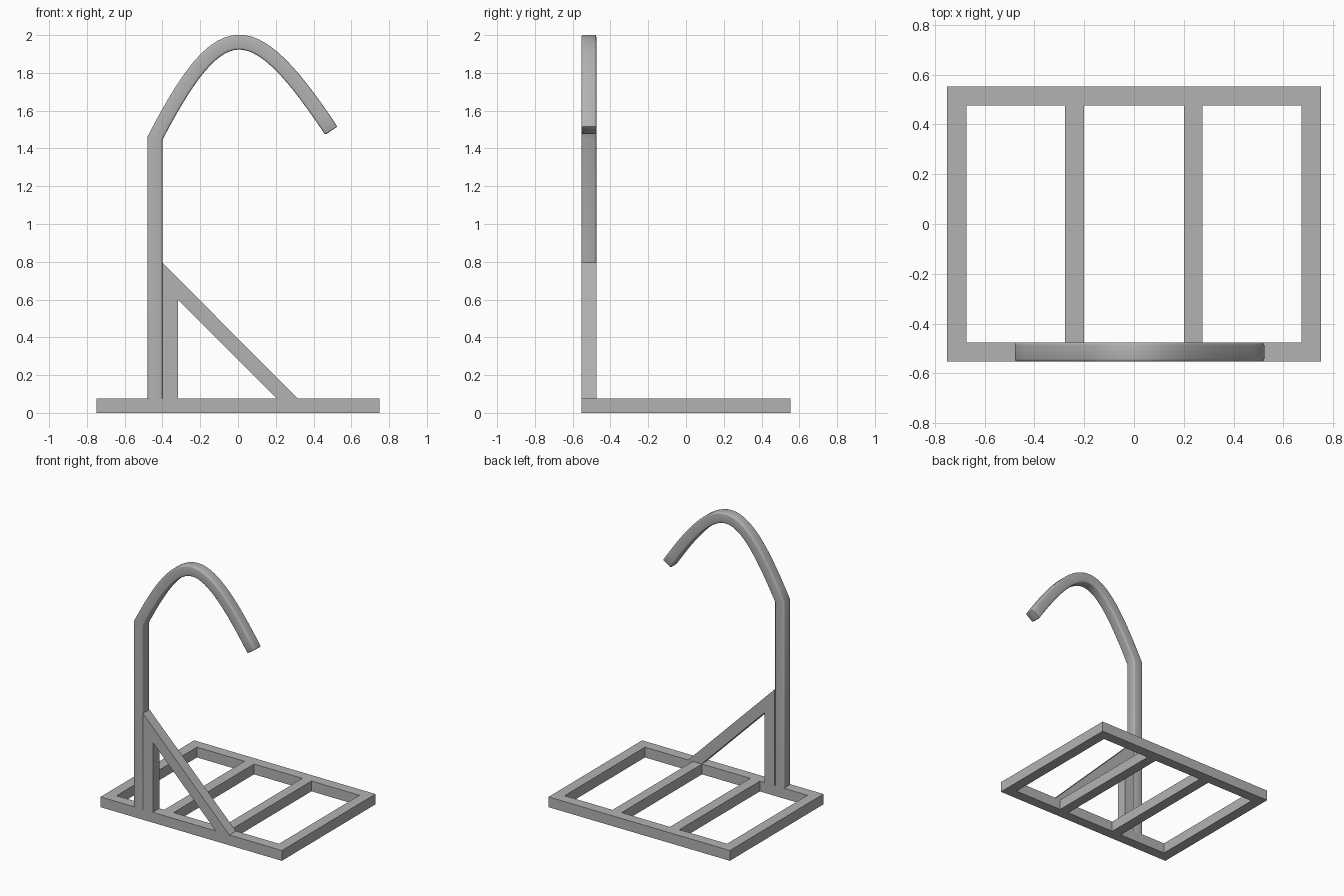
import bpy, bmesh, math
from mathutils import Vector

cube = bpy.data.objects.get("Cube")
if cube:
    bpy.data.objects.remove(cube, do_unlink=True)

GREY = (0.45, 0.45, 0.45, 1)
metal = bpy.data.materials.new("grey_metal")
metal.use_nodes = True
metal.diffuse_color = GREY
metal.node_tree.nodes["Principled BSDF"].inputs["Base Color"].default_value = GREY

HALF = 0.039          # half the bar width
FRONT, BACK = -0.553, 0.553
BASE = 0.077          # thickness of the base frame
MID_Y = FRONT + HALF


def finish(name, bm):
    bmesh.ops.recalc_face_normals(bm, faces=bm.faces)
    mesh = bpy.data.meshes.new(name)
    bm.to_mesh(mesh)
    bm.free()
    mesh.materials.append(metal)
    obj = bpy.data.objects.new(name, mesh)
    bpy.context.collection.objects.link(obj)
    return obj


def extrude(bm, faces, offset):
    moved = bmesh.ops.extrude_face_region(bm, geom=faces)["geom"]
    verts = [g for g in moved if isinstance(g, bmesh.types.BMVert)]
    bmesh.ops.translate(bm, vec=offset, verts=verts)


# Base frame: a grid of cells with the three openings left out
xs = [-0.75, -0.672, -0.278, -0.2, 0.2, 0.275, 0.672, 0.75]
ys = [FRONT, FRONT + 2 * HALF, BACK - 2 * HALF, BACK]
bm = bmesh.new()
grid = [[bm.verts.new((x, y, 0)) for y in ys] for x in xs]
for i in range(len(xs) - 1):
    for j in range(len(ys) - 1):
        if j == 1 and i % 2 == 1:
            continue
        bm.faces.new([grid[i][j], grid[i + 1][j], grid[i + 1][j + 1], grid[i][j + 1]])
extrude(bm, bm.faces[:], (0, 0, BASE))
finish("base_frame", bm)

# Brace: short upright joined to a diagonal strut
outline = [(-0.4, BASE), (-0.4, 0.795), (0.315, BASE), (0.203, BASE), (-0.318, 0.6), (-0.318, BASE)]
bm = bmesh.new()
face = bm.faces.new([bm.verts.new((x, FRONT, z)) for x, z in outline])
extrude(bm, [face], (0, 2 * HALF, 0))
finish("diagonal_brace", bm)

# Post and hook: one rounded square section swept along a mitred path
p0, p1, p2, p3 = (Vector(p) for p in [(-0.439, 1.455), (-0.09, 2.128), (0.075, 2.122), (0.494, 1.494)])
path = [Vector((p0.x, BASE))]
STEPS = 28
for k in range(STEPS + 1):
    t = k / STEPS
    s = 1 - t
    path.append(s**3 * p0 + 3 * s * s * t * p1 + 3 * s * t * t * p2 + t**3 * p3)

ROUND = 0.011
section = []
for c, (sx, sy) in enumerate([(1, 1), (-1, 1), (-1, -1), (1, -1)]):
    for k in range(4):
        a = math.radians(90 * c + 30 * k)
        section.append((sx * (HALF - ROUND) + ROUND * math.cos(a),
                        sy * (HALF - ROUND) + ROUND * math.sin(a)))

bm = bmesh.new()
rings = []
for i, p in enumerate(path):
    before = (p - path[i - 1]).normalized() if i else (path[1] - p).normalized()
    after = (path[i + 1] - p).normalized() if i < len(path) - 1 else before
    tangent = (before + after).normalized()
    normal = Vector((tangent.y, -tangent.x)) / tangent.dot(before)
    rings.append([bm.verts.new((p.x + normal.x * u, MID_Y + v, p.y + normal.y * u)) for u, v in section])
n = len(section)
for a, b in zip(rings, rings[1:]):
    for k in range(n):
        bm.faces.new([a[k], a[(k + 1) % n], b[(k + 1) % n], b[k]])
bm.faces.new(rings[0])
tip = bm.faces.new(rings[-1])
# Rounded tip
bmesh.ops.bevel(bm, geom=list(tip.edges), offset=0.008, segments=2, profile=0.5, affect="EDGES")
hook = finish("post_and_hook", bm)

bpy.ops.object.select_all(action="DESELECT")
hook.select_set(True)
bpy.context.view_layer.objects.active = hook
bpy.ops.object.shade_smooth_by_angle(angle=math.radians(35))
